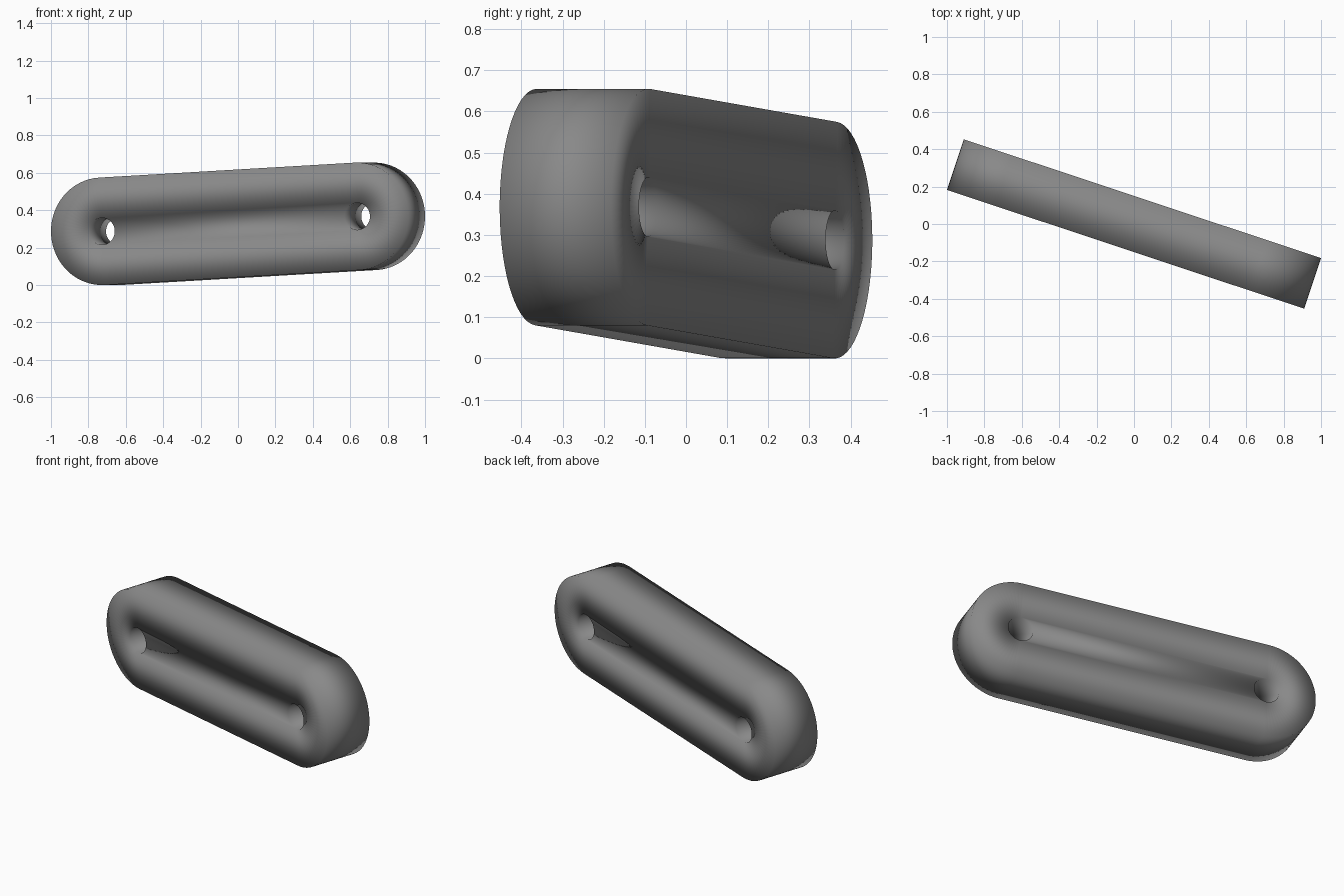
import bpy, bmesh
from math import sin, cos, pi, atan2, asin, hypot

if "Cube" in bpy.data.objects:
    bpy.data.objects.remove(bpy.data.objects["Cube"])

R, HOLE, T = 0.2875, 0.072, 0.1425      # end radius, hole radius, half thickness
RUN, RISE = 0.719, 0.04                 # half offset between the hole centres
C = hypot(RUN, RISE)
N = 32                                  # segments per half circle

bm = bmesh.new()


def arc(side, radius, y, count):
    """Points round one end, starting at the top and going round the outer half first."""
    return [bm.verts.new((side * (C + radius * sin(pi * i / N)), y, radius * cos(pi * i / N)))
            for i in range(count)]


# Both broad faces: curved end bands plus a middle field between the holes
layers = []
for y in (-T, T):
    arcs = {s: arc(s, R, y, N + 1) for s in (-1, 1)}
    holes = {s: arc(s, HOLE, y, 2 * N) for s in (-1, 1)}
    for s in (-1, 1):
        a, h = arcs[s], holes[s]
        for i in range(N):
            bm.faces.new((a[i], a[i + 1], h[i + 1], h[i]))
    # strips between the inner halves of the holes
    left, right = (holes[s][N:] + holes[s][:1] for s in (-1, 1))
    for i in range(N):
        bm.faces.new((left[i], right[i], right[i + 1], left[i + 1]))
    # strips above and below the holes, split from the right hole to the left end
    for k, h in ((0, -1), (N, 0)):
        bm.faces.new((arcs[-1][k], arcs[1][k], right[h]))
        bm.faces.new((arcs[-1][k], right[h], left[h]))
    layers.append((arcs[1] + arcs[-1][::-1], holes[1], holes[-1]))

# Rim and hole walls
for front, back in zip(*layers):
    for i in range(len(front)):
        j = (i + 1) % len(front)
        bm.faces.new((front[i], front[j], back[j], back[i]))

bmesh.ops.recalc_face_normals(bm, faces=bm.faces)
for f in bm.faces:
    f.smooth = True

mesh = bpy.data.meshes.new("link_plate")
bm.to_mesh(mesh)
bm.free()

# Dark grey finish
dark = bpy.data.materials.new("dark_grey")
dark.diffuse_color = (0.25, 0.25, 0.25, 1)
dark.use_nodes = True
dark.node_tree.nodes["Principled BSDF"].inputs["Base Color"].default_value = dark.diffuse_color
mesh.materials.append(dark)

# Place the plate: tilted slightly upward and turned about z
plate = bpy.data.objects.new("link_plate", mesh)
bpy.context.collection.objects.link(plate)
plate.rotation_euler = (0, -asin(RISE / C), -atan2(0.635, 1.91))
plate.location = (0, 0, R + RISE)
